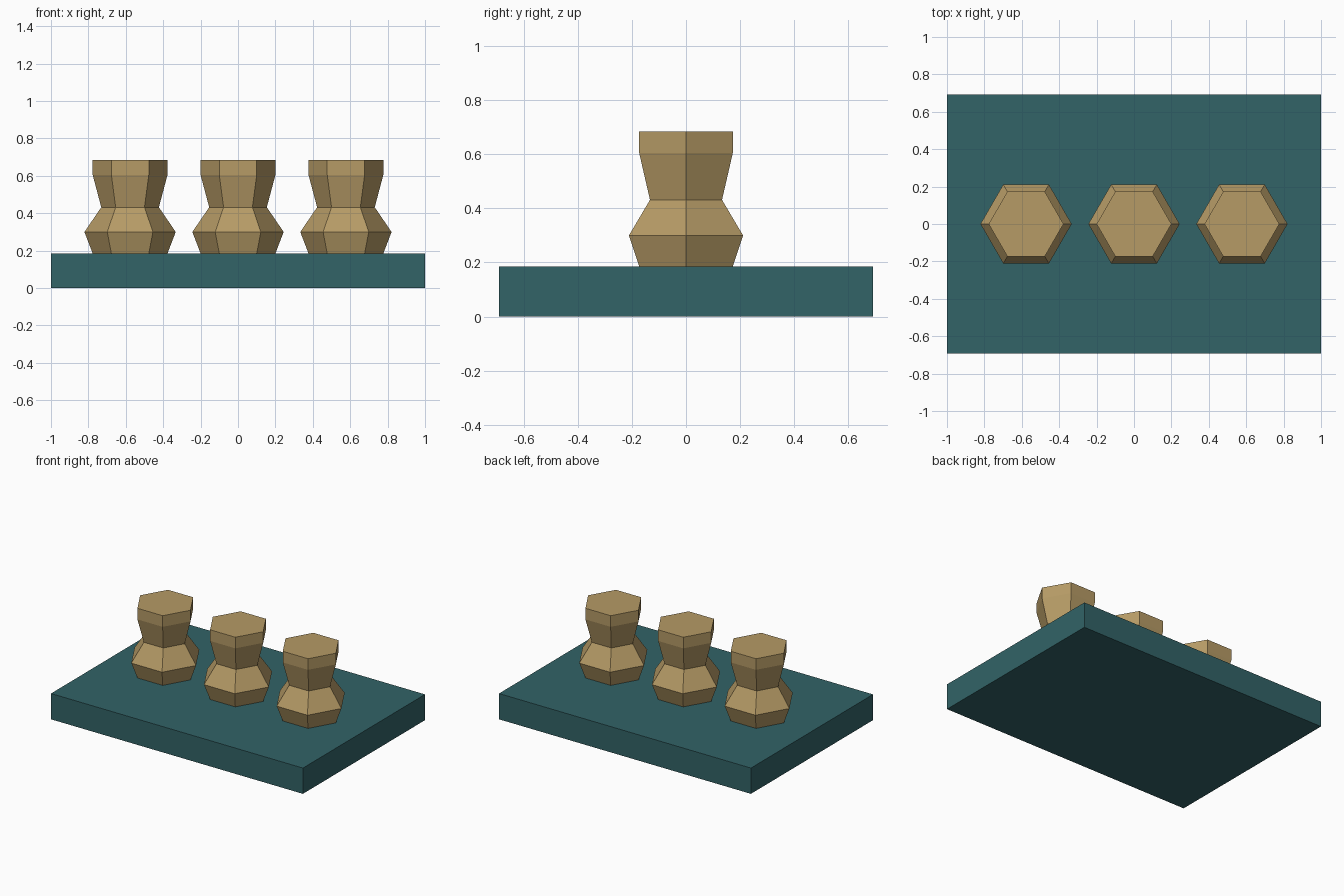
import bpy, bmesh, math

if "Cube" in bpy.data.objects:
    bpy.data.objects.remove(bpy.data.objects["Cube"])


def material(name, rgb):
    """Flat colour from 0-255 display values, stored as linear."""
    mat = bpy.data.materials.new(name)
    lin = [((c / 255 + 0.055) / 1.055) ** 2.4 for c in rgb]
    mat.diffuse_color = (*lin, 1)
    mat.use_nodes = True
    mat.node_tree.nodes["Principled BSDF"].inputs["Base Color"].default_value = mat.diffuse_color
    return mat


def make_object(name, bm, mat, location):
    bmesh.ops.recalc_face_normals(bm, faces=bm.faces)
    mesh = bpy.data.meshes.new(name)
    bm.to_mesh(mesh)
    bm.free()
    mesh.materials.append(mat)
    obj = bpy.data.objects.new(name, mesh)
    obj.location = location
    bpy.context.collection.objects.link(obj)
    return obj


teal = material("dark_teal", (50, 99, 103))
tan = material("tan", (182, 155, 102))

BASE_TOP = 0.185
SIDES = 6

# Rectangular base slab
bm = bmesh.new()
bmesh.ops.create_cube(bm, size=1)
bmesh.ops.scale(bm, vec=(2, 1.384, BASE_TOP), verts=bm.verts)
make_object("base_slab", bm, teal, (0, 0, BASE_TOP / 2))

# Hexagonal turned post: (radius, height above slab)
PROFILE = [(0.2, 0), (0.244, 0.115), (0.154, 0.247), (0.2, 0.42), (0.2, 0.5)]


def make_post(name, x):
    bm = bmesh.new()
    rings = []
    for r, z in PROFILE:
        angles = [math.tau * i / SIDES for i in range(SIDES)]
        rings.append([bm.verts.new((r * math.cos(a), r * math.sin(a), z)) for a in angles])
    for low, high in zip(rings, rings[1:]):
        for i in range(SIDES):
            j = (i + 1) % SIDES
            bm.faces.new((low[i], low[j], high[j], high[i]))
    bm.faces.new(rings[0][::-1])
    bm.faces.new(rings[-1])
    make_object(name, bm, tan, (x, 0, BASE_TOP))


# Row of three posts
for side, x in (("left", -0.577), ("middle", 0), ("right", 0.577)):
    make_post(side + "_post", x)
